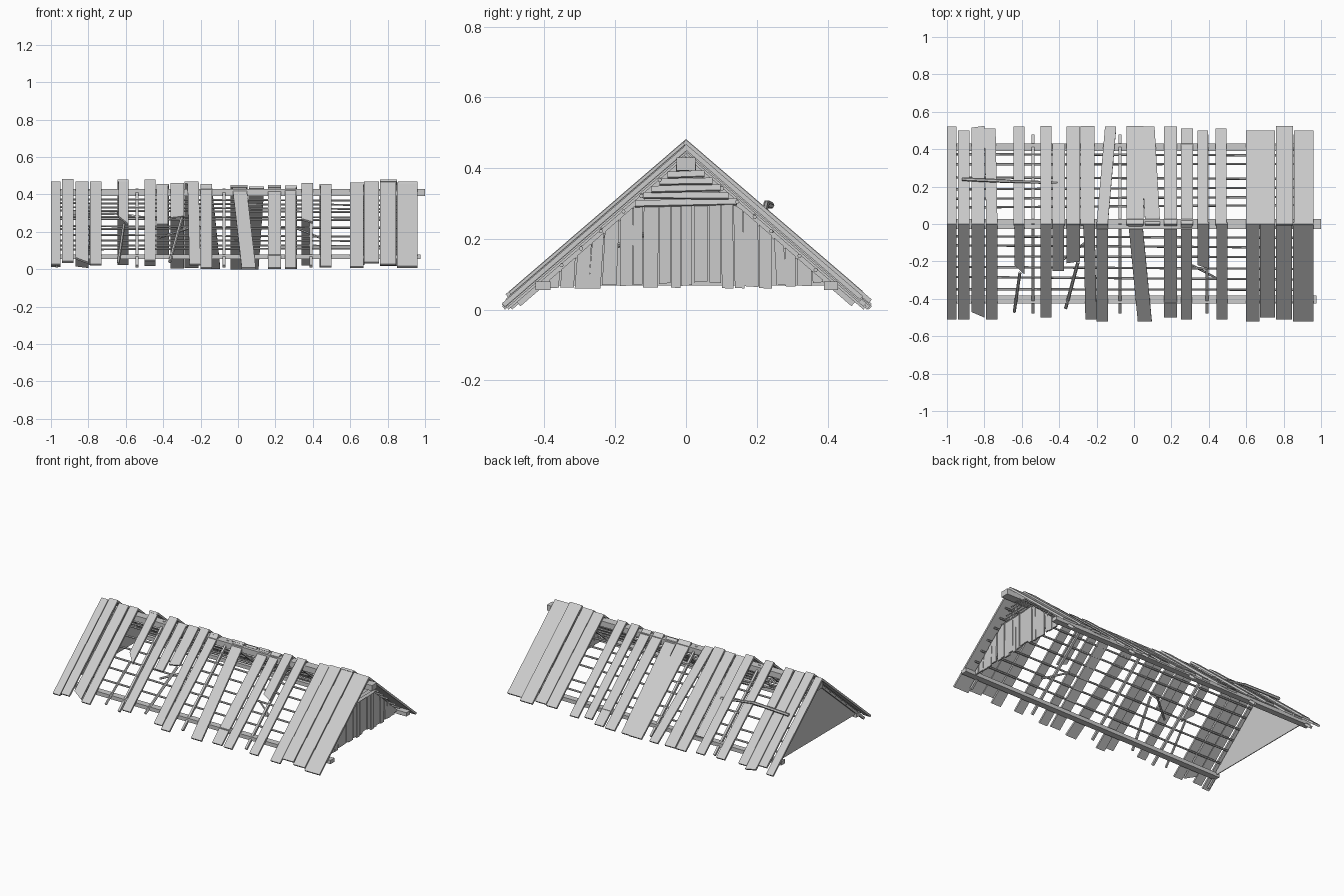
import bpy, bmesh, math, random
from mathutils import Vector

if "Cube" in bpy.data.objects:
    bpy.data.objects.remove(bpy.data.objects["Cube"])
random.seed(4)
SLOPE = 0.86


def make(name, solids):
    """Each solid is (ring_a, ring_b): two matching loops joined into a closed prism."""
    bm = bmesh.new()
    for a, b in solids:
        va = [bm.verts.new(p) for p in a]
        vb = [bm.verts.new(p) for p in b]
        n = len(va)
        bm.faces.new(va)
        bm.faces.new(vb[::-1])
        for i in range(n):
            bm.faces.new((va[i], vb[i], vb[(i + 1) % n], va[(i + 1) % n]))
    bmesh.ops.recalc_face_normals(bm, faces=bm.faces)
    me = bpy.data.meshes.new(name)
    bm.to_mesh(me)
    bm.free()
    ob = bpy.data.objects.new(name, me)
    bpy.context.collection.objects.link(ob)
    return ob


def board(x0, x1, h, ye, shift=0, t=0.013, side=1, skew=0):
    """Sloping roof board from ridge height h down to eave distance ye."""
    zb = max(h - SLOPE * ye, 0.01)
    top = [Vector((x0, 0, h)), Vector((x1, 0, h)),
           Vector((x1 + shift, side * ye, zb)),
           Vector((x0 + shift, side * (ye - skew), zb + skew * SLOPE))]
    d = Vector((0, ye, zb - h)).normalized()
    n = Vector((0, side * d.z, -d.y)) * t
    return top, [p + n for p in top]


def box(x0, x1, y0, y1, z0, z1):
    ring = lambda x: [(x, y0, z0), (x, y1, z0), (x, y1, z1), (x, y0, z1)]
    return ring(x0), ring(x1)


def stick(a, b, r, n=6):
    a, b = Vector(a), Vector(b)
    q = (b - a).to_track_quat('Z', 'Y')
    ring = [q @ Vector((r * math.cos(k * math.tau / n), r * math.sin(k * math.tau / n), 0))
            for k in range(n)]
    return [a + v for v in ring], [b + v for v in ring]


# Front roof boards: x0, x1, ridge height, eave distance, sideways lean, end skew
front = [(-1, -.95, .468, .51, 0, 0), (-.94, -.88, .482, .51, 0, 0),
         (-.87, -.80, .468, .50, 0, .03), (-.79, -.73, .468, .51, 0, 0),
         (-.64, -.585, .475, .27, 0, .05), (-.50, -.44, .48, .50, 0, 0),
         (-.435, -.375, .457, .25, 0, 0), (-.36, -.29, .457, .20, 0, -.01),
         (-.27, -.21, .468, .51, .01, 0), (-.2, -.14, .45, .52, 0, 0),
         (-.03, .045, .442, .52, .05, 0), (.16, .23, .44, .50, 0, 0),
         (.25, .31, .445, .51, 0, 0), (.34, .40, .46, .24, 0, .02),
         (.44, .50, .457, .51, 0, 0), (.60, .67, .463, .52, 0, 0),
         (.675, .755, .47, .50, 0, 0), (.76, .845, .468, .51, 0, 0),
         (.85, .96, .465, .52, 0, 0)]
# Back roof boards
back = [(-1, -.95, .468, .52, 0, 0), (-.94, -.88, .482, .50, 0, 0),
        (-.87, -.80, .468, .525, 0, .01), (-.79, -.73, .47, .51, -.01, 0),
        (-.645, -.585, .48, .52, 0, 0), (-.50, -.44, .48, .525, 0, 0),
        (-.435, -.37, .457, .43, 0, 0), (-.36, -.29, .46, .52, 0, 0),
        (-.285, -.21, .468, .525, 0, 0), (-.2, -.14, .455, .52, .045, 0),
        (-.04, .05, .45, .525, 0, 0), (.06, .14, .442, .52, -.03, 0),
        (.16, .23, .45, .52, 0, 0), (.25, .315, .447, .51, 0, 0),
        (.34, .395, .46, .50, 0, 0), (.435, .495, .457, .51, 0, 0),
        (.60, .675, .463, .50, 0, 0), (.675, .755, .47, .50, 0, 0),
        (.76, .85, .48, .525, 0, 0), (.855, .96, .468, .50, 0, 0)]
for name, rows, s in (("front_roof_board", front, -1), ("back_roof_board", back, 1)):
    make(name + "s", [board(x0, x1, h, ye, sh, .013, s, sk) for x0, x1, h, ye, sh, sk in rows])

# Rafter pairs under the boards
make("rafters", [board(x - .007, x + .007, .433, .478, 0, .016, s)
                 for x in (-.97, -.54, -.075, .39, .86) for s in (-1, 1)])

# Ridge beam and eave beams
make("ridge_beam", [box(-.985, 1.0, -.027, .027, .393, .43)])
make("eave_beams", [box(-.98, .975, -.425, -.383, .055, .08),
                    box(-1.0, .96, .39, .43, .055, .08)])

# Thin round battens along each slope
battens = []
for y in (-.07, -.12, -.175, -.235, -.29, -.35, .095, .14, .19, .245, .32, .37):
    j = random.uniform(-.008, .008)
    za, zb = (.431 - .87 * abs(v) for v in (y - j, y + j))
    battens.append(stick((-.98, y - j, za), (.93, y + j, zb), .006))
make("battens", battens)

# Loose branches resting on or hanging from the roof
make("loose_sticks", [stick((-.92, .24, .295), (-.66, .228, .30), .010),
                      stick((-.66, .228, .30), (-.41, .22, .262), .008),
                      stick((-.30, -.205, .275), (-.365, -.45, .04), .009),
                      stick((-.26, -.10, .22), (-.42, -.22, .17), .007),
                      stick((-.61, -.26, .24), (-.64, -.47, .035), .008),
                      stick((.31, -.22, .22), (.46, -.30, .16), .006)])

# Right gable: vertical boards trimmed under the roof line
roof_z = lambda y: min(.298, .42 - .87 * abs(y))
boards = []
y = -.385
while y < .375:
    w = random.uniform(.026, .042)
    zb, lean, x = random.uniform(.058, .078), -y * random.uniform(.0, .04), random.uniform(.885, .893)
    y1 = min(y + w, .39)
    prof = [(y - lean, zb), (y1 - lean, zb + random.uniform(-.003, .003)),
            (y1, max(roof_z(y1), .085)), (y, max(roof_z(y), .085))]
    boards.append(([(x, a, b) for a, b in prof], [(x + .01, a, b) for a, b in prof]))
    y = y1 + random.uniform(.001, .006)
make("gable_boards", boards)

# Right gable: louvre slats near the peak
slats = []
for i in range(6):
    z = .292 + i * .020
    w = (.424 - z) / .87 - .008
    j = random.uniform(-.003, .003)
    prof = [(.882, z + .016), (.900, z), (.905, z + .004), (.887, z + .020)]
    slats.append(([(px, -w, pz - j) for px, pz in prof], [(px, w, pz + j) for px, pz in prof]))
make("gable_louvre_slats", slats)

# Left gable: plain triangular panel
tri = [(-.41, .068), (.41, .068), (0, .43)]
make("left_gable_panel", [([(-.965, a, b) for a, b in tri], [(-.96, a, b) for a, b in tri])])
